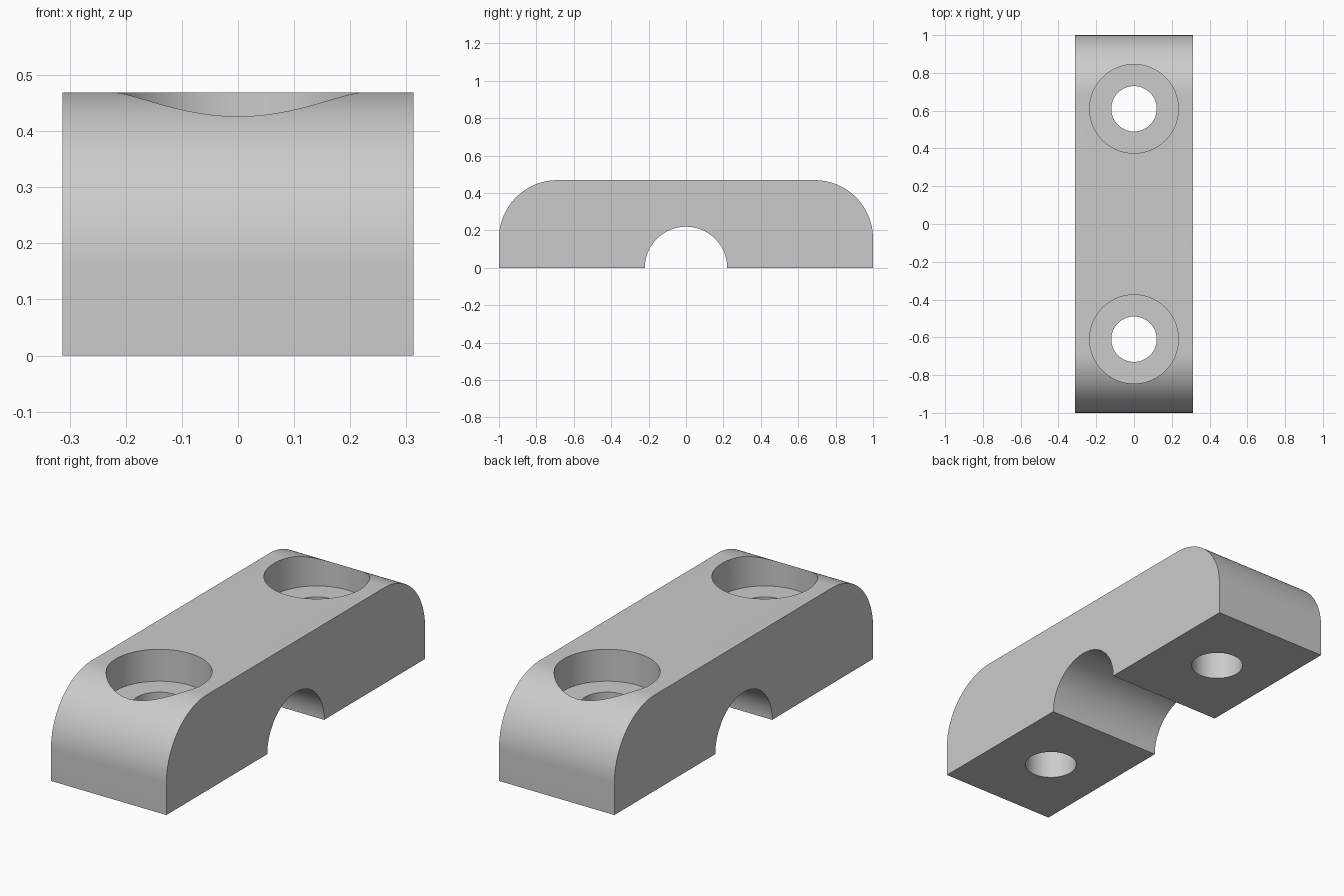
import bpy
import bmesh
import math

cube = bpy.data.objects.get("Cube")
if cube:
    bpy.data.objects.remove(cube, do_unlink=True)

HALF_W, HEIGHT = 0.3125, 0.469
CORNER_R, GROOVE_R = 0.3125, 0.22
HOLE_Y, HOLE_R, BORE_R, BORE_FLOOR = 0.61, 0.12, 0.235, 0.313

grey = bpy.data.materials.new("plain grey")
grey.use_nodes = True
colour = (0.6, 0.6, 0.6, 1)
grey.diffuse_color = colour
grey.node_tree.nodes["Principled BSDF"].inputs["Base Color"].default_value = colour


def arc(cy, cz, r, start, end, steps):
    """Points on an arc in the side profile, angles in degrees."""
    angles = [math.radians(start + (end - start) * i / steps) for i in range(steps + 1)]
    return [(cy + r * math.cos(a), cz + r * math.sin(a)) for a in angles]


def cutter(name, y, radius, bottom, top):
    bpy.ops.mesh.primitive_cylinder_add(vertices=96, radius=radius, depth=top - bottom,
                                        location=(0, y, (bottom + top) / 2))
    obj = bpy.context.object
    obj.name = name
    obj.hide_render = True
    return obj


# Clamp body: side profile with rounded shoulders and a half-round groove
shoulder_y, shoulder_z = 1 - CORNER_R, HEIGHT - CORNER_R
profile = [(1, 0)]
profile += arc(shoulder_y, shoulder_z, CORNER_R, 0, 90, 32)
profile += arc(-shoulder_y, shoulder_z, CORNER_R, 90, 180, 32)
profile += [(-1, 0)]
profile += arc(0, 0, GROOVE_R, 180, 0, 64)

bm = bmesh.new()
side = bm.faces.new([bm.verts.new((-HALF_W, y, z)) for y, z in profile])
extruded = bmesh.ops.extrude_face_region(bm, geom=[side])["geom"]
bmesh.ops.translate(bm, vec=(2 * HALF_W, 0, 0),
                    verts=[g for g in extruded if isinstance(g, bmesh.types.BMVert)])
bmesh.ops.recalc_face_normals(bm, faces=bm.faces)
mesh = bpy.data.meshes.new("clamp_body")
bm.to_mesh(mesh)
bm.free()
mesh.materials.append(grey)
body = bpy.data.objects.new("clamp_body", mesh)
bpy.context.collection.objects.link(body)

# Counterbored screw holes, one at each end
cutters = []
for end, sign in (("front", -1), ("back", 1)):
    cutters.append(cutter(end + "_counterbore_cutter", sign * HOLE_Y, BORE_R, BORE_FLOOR, 0.7))
    cutters.append(cutter(end + "_hole_cutter", sign * HOLE_Y, HOLE_R, -0.2, 0.6))

bpy.ops.object.select_all(action="DESELECT")
body.select_set(True)
bpy.context.view_layer.objects.active = body
for obj in cutters:
    cut = body.modifiers.new(obj.name, "BOOLEAN")
    cut.operation = "DIFFERENCE"
    cut.solver = "EXACT"
    cut.object = obj
    bpy.ops.object.modifier_apply(modifier=cut.name)
for obj in cutters:
    bpy.data.objects.remove(obj, do_unlink=True)

# Keep every face on the single body material
for face in body.data.polygons:
    face.material_index = 0
bpy.ops.object.shade_smooth_by_angle(angle=math.radians(30))
